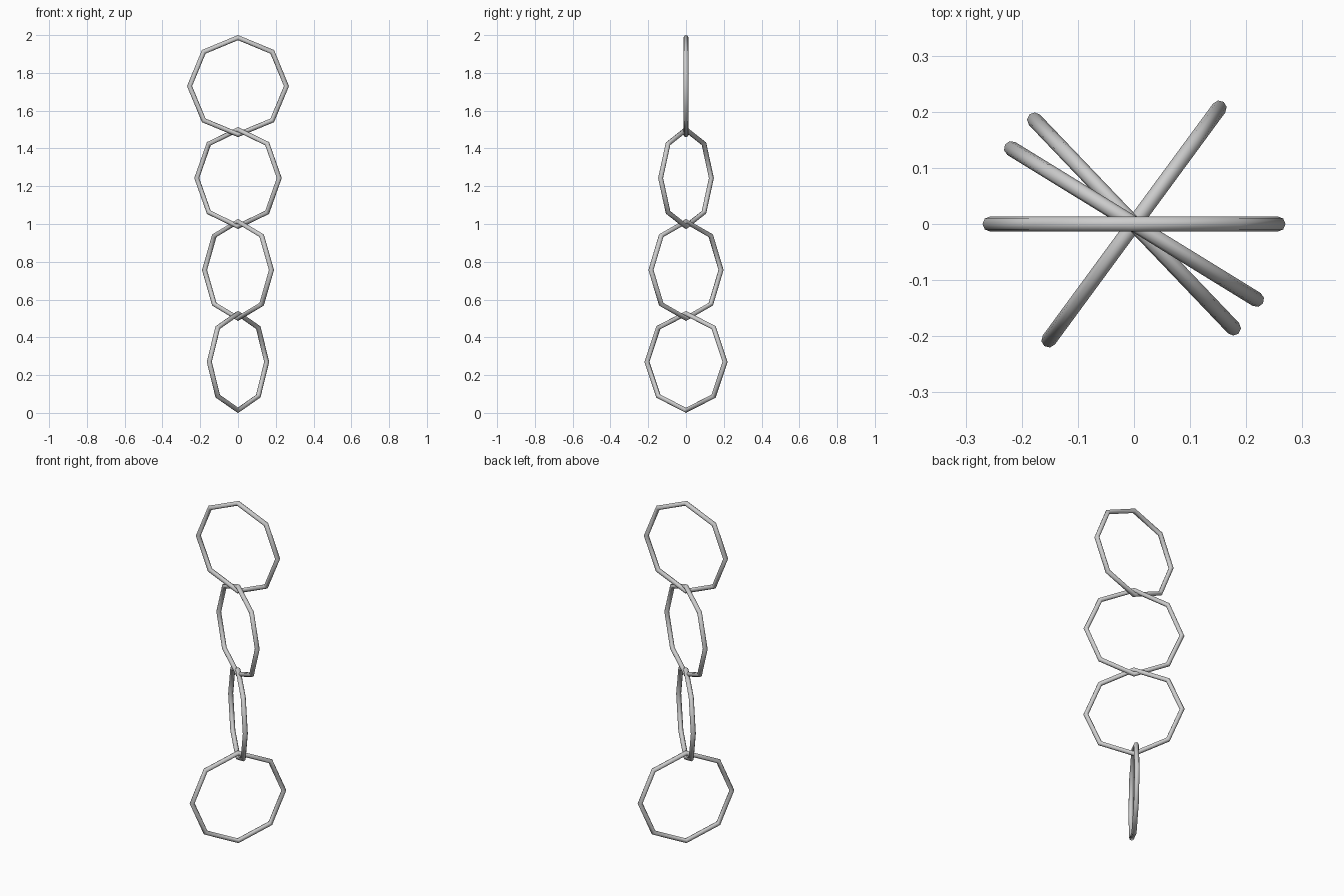
import bpy
import math

if "Cube" in bpy.data.objects:
    bpy.data.objects.remove(bpy.data.objects["Cube"])

OUTER, TUBE, COUNT = 0.27, 0.0135, 4
STEP = (2.0 - 2 * OUTER) / (COUNT - 1)
TURNS = [53.7, -46.3, -31.6, 0.0]   # twist of each link, bottom to top


def chain_link(name, z, turn):
    # Eight-sided ring stood upright, corner pointing up
    bpy.ops.mesh.primitive_torus_add(
        major_segments=8, minor_segments=8,
        major_radius=OUTER - TUBE, minor_radius=TUBE,
        location=(0, 0, z),
        rotation=(math.radians(90), 0, math.radians(turn)))
    link = bpy.context.object
    link.name = name
    bpy.ops.object.shade_smooth()
    return link


# Four interlocked links hanging in a column
for i, turn in enumerate(TURNS):
    chain_link(f"chain_link_{i + 1}", OUTER + i * STEP, turn)
